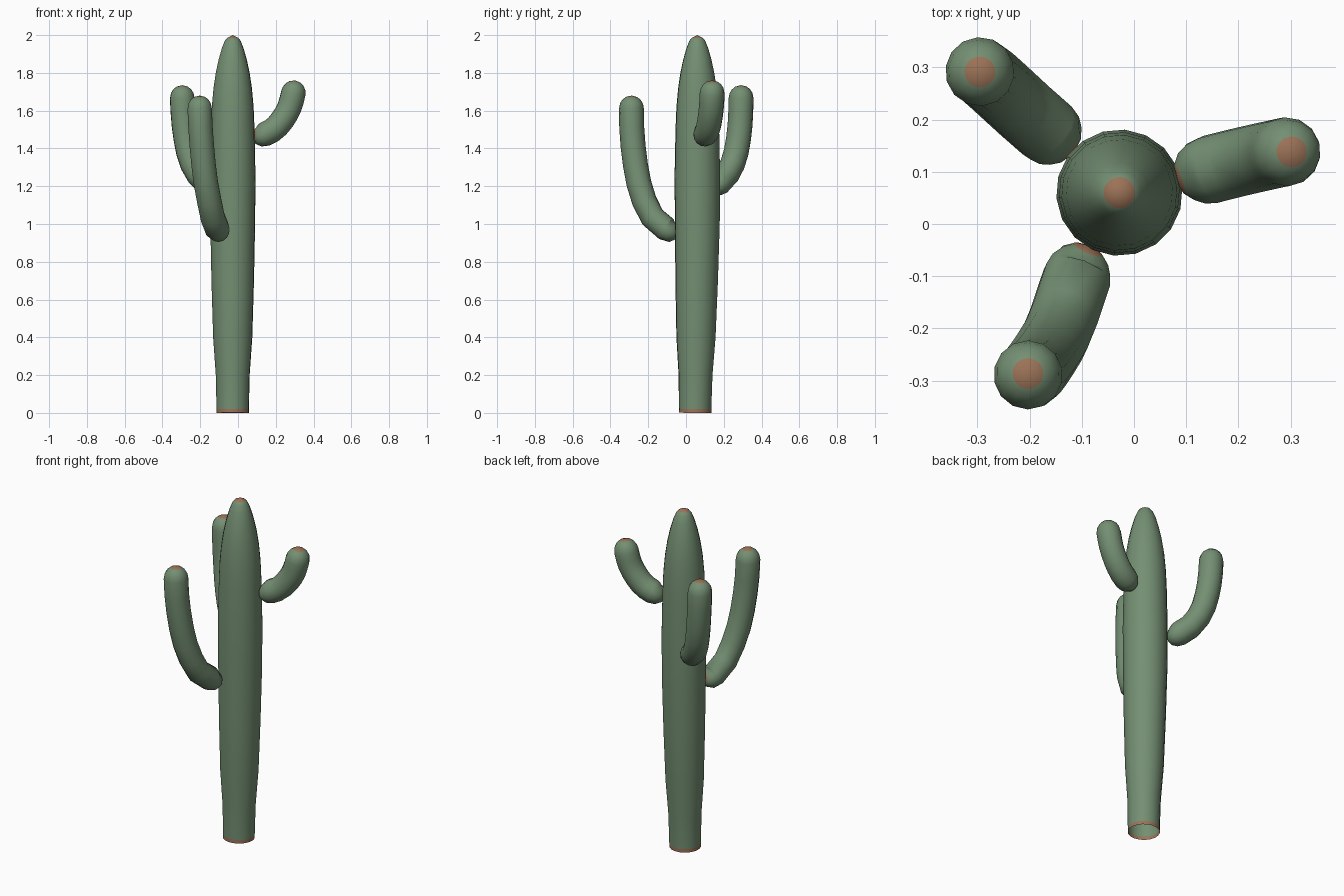
import bpy, math
from mathutils import Vector

if "Cube" in bpy.data.objects:
    bpy.data.objects.remove(bpy.data.objects["Cube"])


def material(name, rgb):
    m = bpy.data.materials.new(name)
    m.diffuse_color = (*rgb, 1)
    m.use_nodes = True
    m.node_tree.nodes["Principled BSDF"].inputs["Base Color"].default_value = m.diffuse_color
    return m


GREEN = material("cactus_green", (0.175, 0.275, 0.17))
BROWN = material("tip_brown", (0.33, 0.17, 0.095))


def tube(name, centres, radii, sides, brown_rows):
    """Skin rings along a path; a zero radius closes the end at a point."""
    verts, rows, faces, mats = [], [], [], []
    n = None
    for i, (c, r) in enumerate(zip(centres, radii)):
        t = (centres[min(i + 1, len(centres) - 1)] - centres[max(i - 1, 0)]).normalized()
        n = (n - t * n.dot(t)).normalized() if n else t.orthogonal().normalized()
        b = t.cross(n)
        start = len(verts)
        if r == 0:
            verts.append(c)
            rows.append([start] * sides)
        else:
            for k in range(sides):
                a = 2 * math.pi * k / sides
                verts.append(c + (n * math.cos(a) + b * math.sin(a)) * r)
            rows.append([start + k for k in range(sides)])
    for i in range(len(rows) - 1):
        for k in range(sides):
            j = (k + 1) % sides
            quad = [rows[i][k], rows[i][j], rows[i + 1][j], rows[i + 1][k]]
            faces.append(list(dict.fromkeys(quad)))
            mats.append(1 if i in brown_rows else 0)
    me = bpy.data.meshes.new(name)
    me.from_pydata(verts, [], faces)
    me.materials.append(GREEN)
    me.materials.append(BROWN)
    for p, m in zip(me.polygons, mats):
        p.material_index = m
        p.use_smooth = True
    ob = bpy.data.objects.new(name, me)
    bpy.context.collection.objects.link(ob)


def smooth_path(pts, steps=12):
    """Catmull-Rom curve through the points."""
    p = [Vector(q) for q in pts]
    p = [2 * p[0] - p[1]] + p + [2 * p[-1] - p[-2]]
    out = []
    for a, b, c, d in zip(p, p[1:], p[2:], p[3:]):
        for s in range(steps):
            t = s / steps
            out.append(0.5 * (2 * b + (c - a) * t + (2 * a - 5 * b + 4 * c - d) * t * t
                              + (3 * b - a - 3 * c + d) * t ** 3))
    return out + [p[-2]]


def at_length(path, d):
    for a, b in zip(path, path[1:]):
        seg = (b - a).length
        if d <= seg:
            return a.lerp(b, d / seg)
        d -= seg
    return path[-1]


def arm(name, pts, R=0.066, cap=0.07):
    path = smooth_path(pts)
    L = sum((b - a).length for a, b in zip(path, path[1:]))
    ends = [0, 0.0075, 0.022, 0.042, cap]
    ds = ends + [cap + (L - 2 * cap) * k / 7 for k in range(1, 7)] + [L - e for e in reversed(ends)]
    radii = []
    for d in ds:
        u = 1 - min(d, L - d, cap) / cap
        radii.append(R * math.sqrt(max(0, 1 - u * u)))
    radii[0] = radii[-1] = 0
    tube(name, [at_length(path, d) for d in ds], radii, 14, (0, len(ds) - 2))


# Trunk: open at the base, tapering to a rounded top
profile = [(0, .086), (.02, .086), (.2, .09), (.4, .104), (.7, .113), (1.0, .119), (1.25, .121),
           (1.5, .116), (1.62, .111), (1.72, .102), (1.8, .09), (1.87, .075), (1.93, .058),
           (1.97, .042), (1.985, .03), (2.0, 0)]
tube("trunk", [Vector((-0.028, 0.048 + 0.012 * min(z, 1), z)) for z, r in profile],
     [r for z, r in profile], 18, (0, len(profile) - 2))

# Three upturned arms
arm("right_arm", [(.08, .083, 1.475), (.13, .1, 1.472), (.2, .118, 1.51), (.262, .132, 1.595),
                  (.29, .138, 1.68), (.303, .138, 1.76)])
arm("back_left_arm", [(-.115, .135, 1.205), (-.15, .165, 1.21), (-.205, .213, 1.255),
                      (-.254, .258, 1.35), (-.282, .283, 1.49), (-.294, .291, 1.63),
                      (-.295, .291, 1.735)])
arm("front_arm", [(-.085, -.042, .972), (-.105, -.09, .967), (-.13, -.165, 1.02),
                  (-.152, -.22, 1.12), (-.175, -.257, 1.25), (-.193, -.282, 1.43),
                  (-.202, -.289, 1.58), (-.203, -.286, 1.68)])
